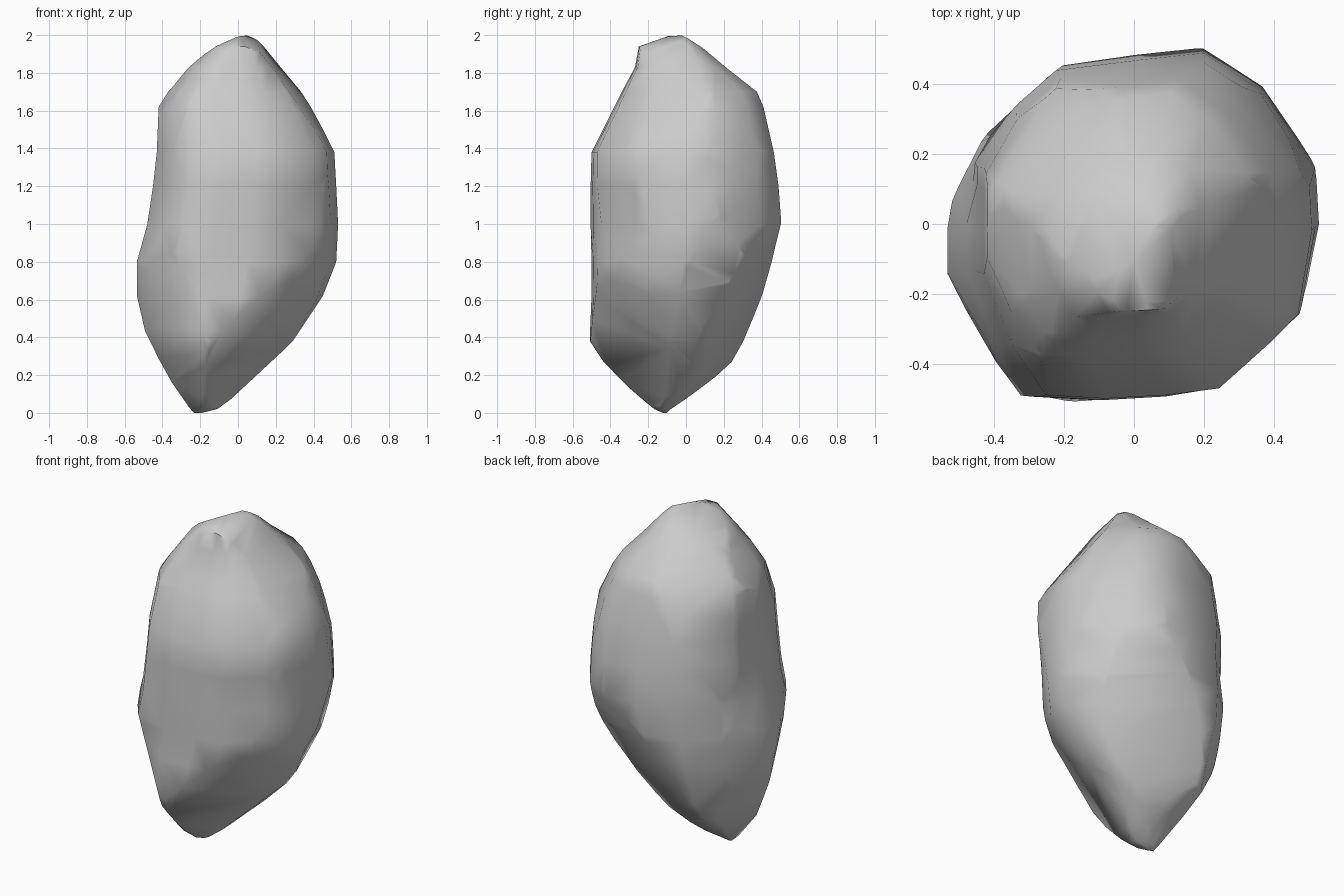
import bpy, bmesh, math
from mathutils import Vector

cube = bpy.data.objects.get("Cube")
if cube:
    bpy.data.objects.remove(cube, do_unlink=True)

# Plain stone colour
stone = bpy.data.materials.new("grey_stone")
stone.use_nodes = True
GREY = (0.6, 0.6, 0.6, 1)
stone.diffuse_color = GREY
stone.node_tree.nodes["Principled BSDF"].inputs["Base Color"].default_value = GREY

# Chipped cross-section, anticlockwise
OUTLINE = [(.53, 0), (.52, .17), (.36, .39), (.18, .5), (-.02, .48), (-.24, .45),
           (-.45, .25), (-.51, .12), (-.53, 0), (-.53, -.13), (-.44, -.34), (-.33, -.49),
           (-.14, -.5), (.06, -.49), (.23, -.47), (.4, -.33), (.485, -.25)]

# Height, left and right limits, front and back limits
RINGS = [(0, -.25, -.19, -.13, -.1), (.02, -.29, -.11, -.17, -.08),
         (.13, -.36, .04, -.3, .08), (.27, -.46, .18, -.44, .27),
         (.38, -.48, .29, -.51, .34), (.62, -.535, .45, -.5, .43),
         (.8, -.535, .52, -.5, .47), (1, -.48, .53, -.505, .505),
         (1.2, -.45, .52, -.505, .49), (1.38, -.43, .51, -.5, .465),
         (1.62, -.42, .39, -.38, .41), (1.7, -.37, .34, -.34, .375),
         (1.83, -.26, .24, -.27, .21), (1.94, -.13, .17, -.25, .08),
         (2, -.01, .06, -.08, .01)]

# Diagonal chisel profiles, clockwise around the middle of the rock
FRONT_CHISEL = [(.07, .9), (.19, .86), (.33, .74), (.43, .54), (.51, .26), (.54, .03),
                (.46, -.28), (.3, -.59), (-.18, -.94), (-.29, -.88), (-.39, -.75),
                (-.54, -.2), (-.52, .01), (-.49, .29), (-.44, .55), (-.24, .8)]
BACK_CHISEL = [(.13, .96), (.32, .77), (.44, .6), (.54, .09), (.55, -.16), (.52, -.35),
               (.45, -.71), (.41, -.82), (.31, -.94), (.26, -.95), (.07, -.84),
               (-.22, -.66), (-.38, -.46), (-.48, -.26), (-.54, .02), (-.48, .49),
               (-.26, .78), (-.16, .89)]
UNDER_CHISEL = [(-.08, .92), (.18, .8), (.4, .56), (.44, .43), (.5, -.1), (.46, -.52),
                (.3, -.78), (.13, -1.02), (-.04, -.96), (-.2, -.84), (-.46, -.37),
                (-.5, -.12), (-.55, .35), (-.26, .71)]

# Shallow dent: centre, radius, depth
DENT, DENT_RADIUS, DENT_DEPTH = Vector((.33, -.4, 1)), .16, .05


def trim(bm, point, normal):
    """Slice off everything beyond a plane and cap the cut."""
    cut = bmesh.ops.bisect_plane(bm, geom=bm.verts[:] + bm.edges[:] + bm.faces[:],
                                 plane_co=point, plane_no=normal, clear_outer=True)
    edges = [e for e in cut["geom_cut"] if isinstance(e, bmesh.types.BMEdge)]
    open_edges = [e for e in edges if e.is_boundary]
    if open_edges:
        bmesh.ops.holes_fill(bm, edges=open_edges, sides=0)


def chisel(bm, profile, turn, tilt):
    """Trim along each side of a profile seen along a tilted axis."""
    a, e = math.radians(turn), math.radians(tilt)
    across = Vector((math.cos(a), math.sin(a), 0))
    up = Vector((-math.sin(a) * math.sin(e), math.cos(a) * math.sin(e), math.cos(e)))
    for (u, v), (s, t) in zip(profile, profile[1:] + profile[:1]):
        point = Vector((0, 0, 1)) + across * u + up * v
        trim(bm, point, (across * (v - t) + up * (s - u)).normalized())


# Rough body lofted through the rings
bm = bmesh.new()
loops = []
for z, x0, x1, y0, y1 in RINGS:
    loop = []
    for u, v in OUTLINE:
        # The upper back right flank is squarer
        if 1.1 < z < 1.75 and u < 0 < v:
            u = max(u * 1.18, -.53)
        p = Vector(((x0 + x1) / 2 + u / .53 * (x1 - x0) / 2,
                    (y0 + y1) / 2 + v / .5 * (y1 - y0) / 2, z))
        push = DENT_DEPTH * math.exp(-((p - DENT).length / DENT_RADIUS) ** 2)
        p -= Vector((p.x, p.y, 0)).normalized() * push
        loop.append(bm.verts.new(p))
    loops.append(loop)
count = len(OUTLINE)
for low, high in zip(loops, loops[1:]):
    for i in range(count):
        j = (i + 1) % count
        bm.faces.new((low[i], low[j], high[j], high[i]))
bm.faces.new(reversed(loops[0]))
bm.faces.new(loops[-1])
bmesh.ops.triangulate(bm, faces=bm.faces[:])

# Chisel the diagonal sides, then the two big lower facets
chisel(bm, FRONT_CHISEL, 30, 25)
chisel(bm, BACK_CHISEL, 210, 25)
chisel(bm, UNDER_CHISEL, 150, -25)
trim(bm, Vector((-.12, -.51, .4)), Vector((1, -1, -.94)).normalized())
trim(bm, Vector((-.19, .42, .61)), Vector((.4, 1, -.58)).normalized())

# Clean up slivers
bmesh.ops.remove_doubles(bm, verts=bm.verts[:], dist=.012)
bmesh.ops.triangulate(bm, faces=bm.faces[:])
bmesh.ops.recalc_face_normals(bm, faces=bm.faces[:])

mesh = bpy.data.meshes.new("rock")
bm.to_mesh(mesh)
bm.free()
mesh.materials.append(stone)
rock = bpy.data.objects.new("rock", mesh)
bpy.context.collection.objects.link(rock)
bpy.context.view_layer.objects.active = rock
rock.select_set(True)
bpy.ops.object.shade_smooth_by_angle(angle=math.radians(60))
